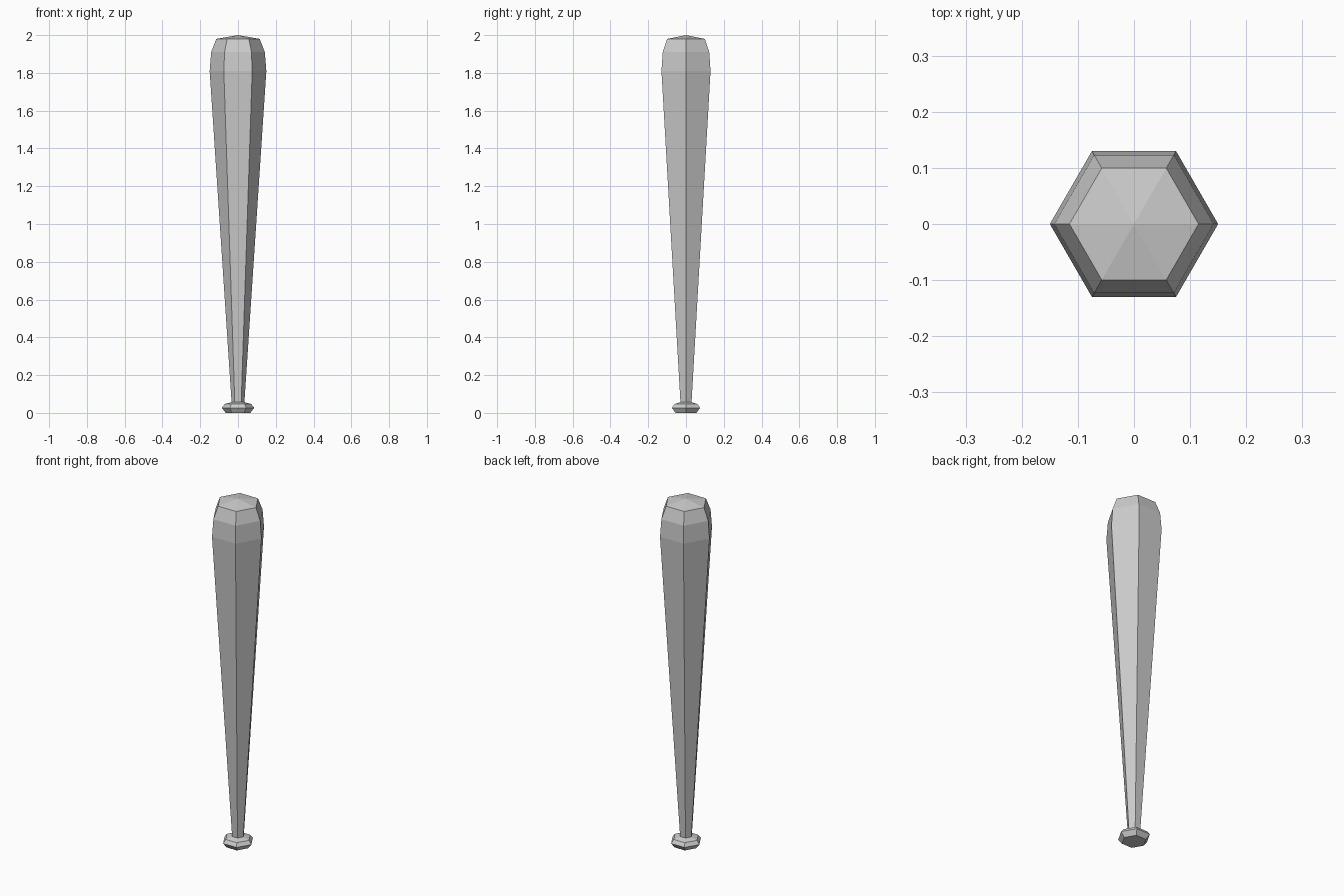
import bpy
import bmesh
from math import cos, sin, tau

if "Cube" in bpy.data.objects:
    bpy.data.objects.remove(bpy.data.objects["Cube"])

SIDES = 6


def lathe(name, profile, tip=None):
    """Stack six-sided rings of (radius, z); close with caps or a pointed tip."""
    bm = bmesh.new()
    rings = [[bm.verts.new((r * cos(tau * i / SIDES), r * sin(tau * i / SIDES), z))
              for i in range(SIDES)] for r, z in profile]
    for low, high in zip(rings, rings[1:]):
        for i in range(SIDES):
            j = (i + 1) % SIDES
            bm.faces.new((low[i], low[j], high[j], high[i]))
    bm.faces.new(rings[0][::-1])
    if tip is None:
        bm.faces.new(rings[-1])
    else:
        apex = bm.verts.new((0, 0, tip))
        for i in range(SIDES):
            bm.faces.new((rings[-1][i], rings[-1][(i + 1) % SIDES], apex))
    bmesh.ops.recalc_face_normals(bm, faces=bm.faces)
    mesh = bpy.data.meshes.new(name)
    bm.to_mesh(mesh)
    bm.free()
    obj = bpy.data.objects.new(name, mesh)
    bpy.context.collection.objects.link(obj)
    return obj


# One continuous bat: end knob, tapered handle and barrel, rounded pointed cap
lathe("bat", [
    (0.065, 0.0), (0.086, 0.027), (0.070, 0.047), (0.034, 0.057),
    (0.150, 1.81), (0.142, 1.91), (0.115, 1.98),
], tip=2.0)
